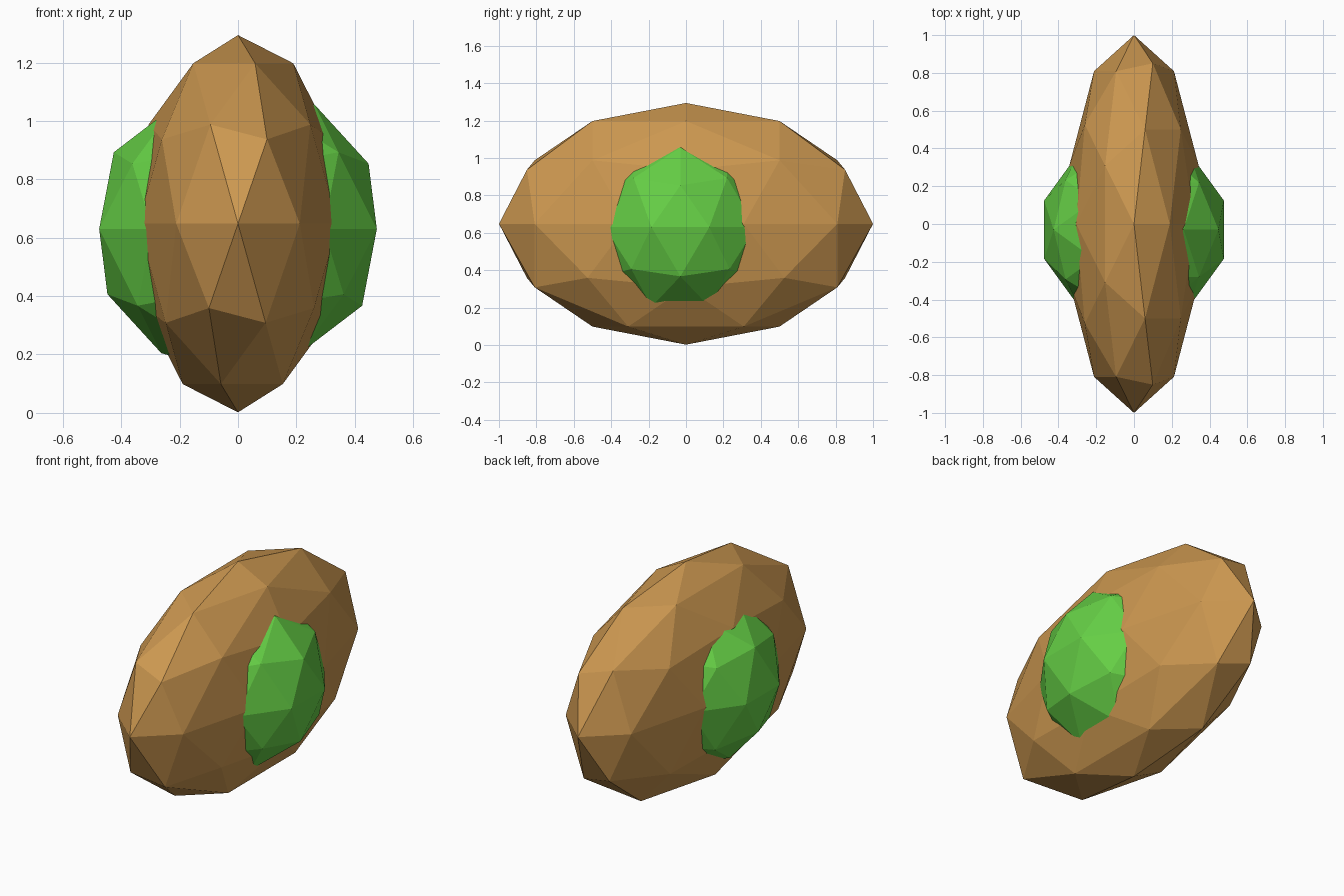
import bpy

if "Cube" in bpy.data.objects:
    bpy.data.objects.remove(bpy.data.objects["Cube"])


def material(name, rgb):
    m = bpy.data.materials.new(name)
    m.diffuse_color = (*rgb, 1)
    m.use_nodes = True
    m.node_tree.nodes["Principled BSDF"].inputs["Base Color"].default_value = m.diffuse_color
    return m


def faceted_ball(name, centre, radii, mat):
    bpy.ops.mesh.primitive_ico_sphere_add(subdivisions=2, radius=1, location=centre)
    ob = bpy.context.object
    ob.name = name
    ob.scale = radii
    bpy.ops.object.transform_apply(location=False, rotation=False, scale=True)
    bpy.ops.object.shade_flat()
    ob.data.materials.append(mat)
    return ob


# Flattened brown shell
faceted_ball("shell", (0, 0, 0.648), (0.36, 1.0, 0.646),
             material("brown", (0.60, 0.31, 0.08)))

# Round green core bulging out of both sides
faceted_ball("core", (0, -0.03, 0.63), (0.5, 0.5, 0.5),
             material("green", (0.13, 0.62, 0.06)))
